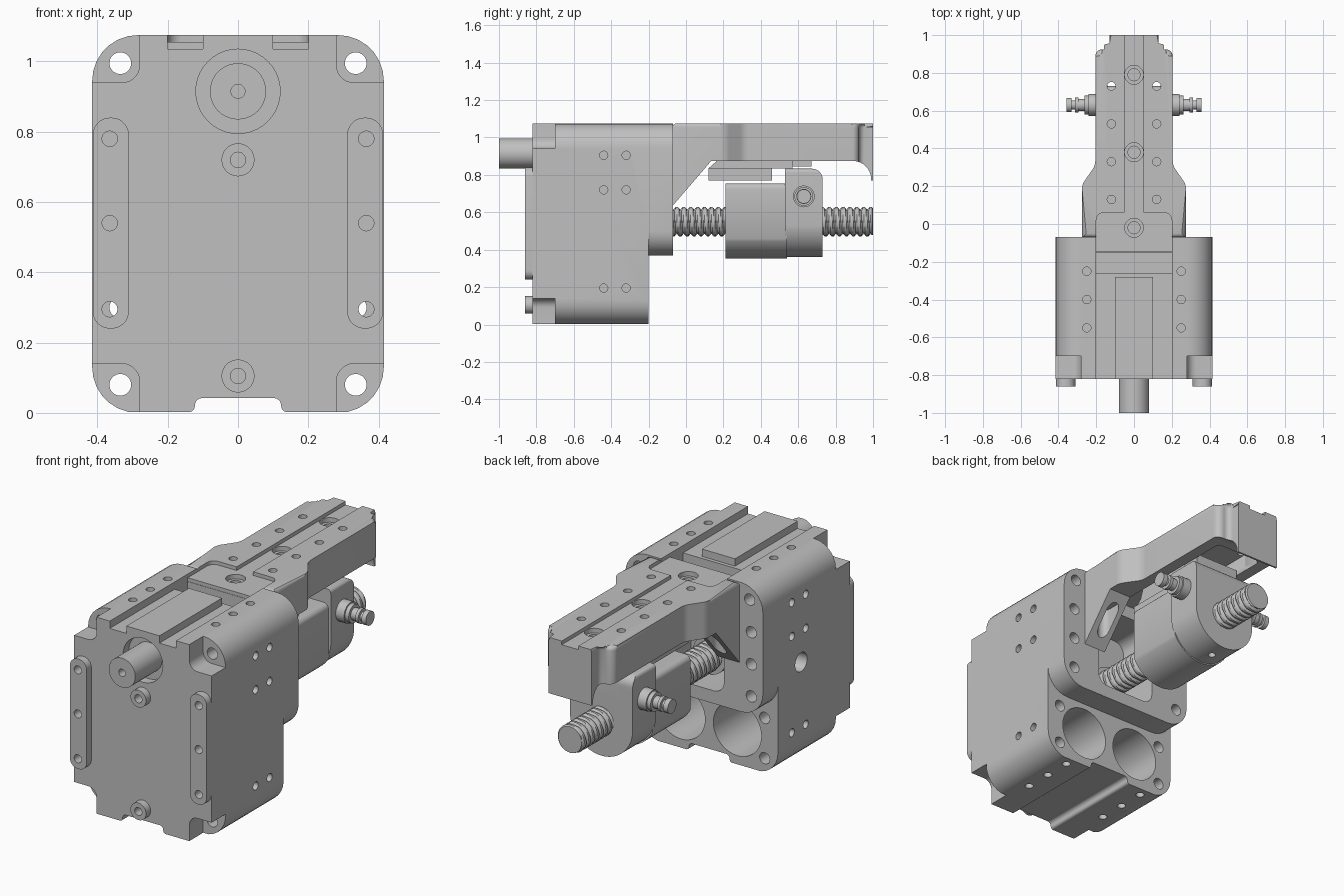
import bpy, bmesh, math
from mathutils import Vector

cube = bpy.data.objects.get("Cube")
if cube:
    bpy.data.objects.remove(cube)

grey = bpy.data.materials.new("metal_grey")
grey.use_nodes = True
grey.diffuse_color = (0.53, 0.53, 0.53, 1)
grey.node_tree.nodes["Principled BSDF"].inputs["Base Color"].default_value = grey.diffuse_color


def place(axis, u, v, w):
    return {"x": (w, u, v), "y": (u, w, v), "z": (u, v, w)}[axis]


def finish(name, bm):
    bmesh.ops.recalc_face_normals(bm, faces=bm.faces)
    mesh = bpy.data.meshes.new(name)
    bm.to_mesh(mesh)
    bm.free()
    mesh.materials.append(grey)
    ob = bpy.data.objects.new(name, mesh)
    bpy.context.collection.objects.link(ob)
    return ob


def fillet(points, n=7):
    """Round each (u, v, radius) corner of an outline."""
    out = []
    for i, p in enumerate(points):
        c = Vector(p[:2])
        r = p[2] if len(p) > 2 else 0
        if not r:
            out.append(c)
            continue
        a = (Vector(points[i - 1][:2]) - c).normalized()
        b = (Vector(points[(i + 1) % len(points)][:2]) - c).normalized()
        half = a.angle(b) / 2
        mid = c + (a + b).normalized() * (r / math.sin(half))
        start = c + a * (r / math.tan(half)) - mid
        end = c + b * (r / math.tan(half)) - mid
        for k in range(n + 1):
            t = k / n
            ang = start.angle(end)
            out.append(mid + (start * math.sin((1 - t) * ang) + end * math.sin(t * ang)) / math.sin(ang))
    return out


def prism(name, points, axis, lo, hi, top_bevel=0):
    bm = bmesh.new()
    pts = fillet(points)
    rows = [[bm.verts.new(place(axis, p[0], p[1], w)) for p in pts] for w in (lo, hi)]
    bm.faces.new(rows[0])
    top = bm.faces.new(rows[1])
    for i in range(len(pts)):
        j = (i + 1) % len(pts)
        bm.faces.new((rows[0][i], rows[0][j], rows[1][j], rows[1][i]))
    if top_bevel:
        bmesh.ops.bevel(bm, geom=list(top.edges), offset=top_bevel, segments=4, profile=0.5, affect="EDGES")
    return finish(name, bm)


def rect(u0, u1, v0, v1, r=0):
    return [(u0, v0, r), (u1, v0, r), (u1, v1, r), (u0, v1, r)]


def box(name, x0, x1, y0, y1, z0, z1):
    return prism(name, rect(x0, x1, y0, y1), "z", z0, z1)


def rod(name, axis, u, v, r, lo, hi, n=28):
    circle = [(u + r * math.cos(math.tau * k / n), v + r * math.sin(math.tau * k / n)) for k in range(n)]
    return prism(name, circle, axis, lo, hi)


def combine(target, tools, op="DIFFERENCE"):
    bpy.context.view_layer.objects.active = target
    for tool in tools:
        mod = target.modifiers.new("join", "BOOLEAN")
        mod.operation, mod.solver, mod.object = op, "EXACT", tool
        bpy.ops.object.modifier_apply(modifier=mod.name)
        bpy.data.objects.remove(tool)


def hole(axis, u, v, r, lo, hi):
    return rod("cutter", axis, u, v, r, lo, hi, 20)


SIDES = (-1, 1)

# Gearbox housing with rear flange, front pads and screw bosses
housing = prism("gearbox_housing", rect(-.415, .415, 0, 1.075, .13), "y", -.82, -.2)
adds = [prism("flange", rect(-.415, .415, .37, 1.075, .13), "y", -.3, -.07)]
for s in SIDES:
    adds.append(prism("pad", rect(s * .362 - .051, s * .362 + .051, .24, .84, .048), "y", -.86, -.8))
adds += [rod("boss", "y", 0, z, .047, -.86, -.8) for z in (.72, .105)]
combine(housing, adds, "UNION")

# Corner notches, top and bottom channels, openings
channel = [(-.4, -.1), (.4, -.1), (.4, .003), (.125, .003, .015), (.12, .042, .02),
           (-.12, .042, .02), (-.125, .003, .015), (-.4, .003)]
cuts = [prism("cutter", channel, "y", -.9, 0),
        box("cutter", -.2, .2, -.28, 0, 1.035, 1.2),
        box("cutter", -.2, .2, -.26, -.15, .92, 1.3),
        prism("cutter", rect(-.18, .18, .44, .9, .06), "y", -.3, .1),
        rod("cutter", "y", 0, .915, .12, -.9, -.77, 40)]
for s in SIDES:
    cuts.append(box("cutter", min(s * .1, s * .2), max(s * .1, s * .2), -.9, -.27, 1.035, 1.2))
    for z0, z1 in ((.94, 1.3), (-.3, .14)):
        cuts.append(prism("cutter", rect(min(s * .28, s * .7), max(s * .28, s * .7), z0, z1, .05),
                          "y", -.95, -.70))
    # Motor bores and the bolt holes on every side
    cuts.append(rod("cutter", "y", s * .17, .195, .145, -.6, 0, 40))
    cuts.append(hole("y", s * .17, .15, .02, -.75, -.55))
    cuts += [hole("y", s * .335, z, .031, -1, .1) for z in (.08, .995)]
    cuts += [hole("y", s * .345, z, .031, -.2, .1) for z in (.47, .645, .82)]
    cuts.append(hole("y", s * .335, .3, .031, -.6, .1))
    cuts += [hole("y", s * .365, z, .022, -1, -.55) for z in (.295, .54, .78)]
    cuts += [hole("x", y, z, .022, s * .4 - .03, s * .4 + .05)
             for y in (-.44, -.32) for z in (.195, .72, .905)]
    cuts += [hole("z", s * .25, y, .022, z - .06, z + .06)
             for y in (-.55, -.4, -.25) for z in (0, 1.075)]
cuts.append(hole("x", -.4, .55, .052, -.5, -.3))
cuts += [hole("y", 0, z, .022, -.9, -.79) for z in (.72, .105)]
combine(housing, cuts)

# Drive shaft with centre hole
shaft = rod("drive_shaft", "y", 0, .915, .08, -1, -.74, 40)
combine(shaft, [hole("y", 0, .915, .02, -1.1, -.95)])

# Overhanging arm: plan outline crossed with the side profile
half = [(.275, -.072), (.275, .21, .08), (.205, .31, .08), (.205, .925, .038), (.13, .925, .03), (.13, 1.1)]
plan = half + [(-p[0],) + p[1:] for p in reversed(half)]
arm = prism("guide_arm", plan, "z", .5, 1.075, .022)
side = [(-.071, 1.2), (-.071, .635), (.135, .875), (.99, .875, .098), (.99, .77), (1, .77), (1, 1.2)]
combine(arm, [prism("cutter", side, "x", -.5, .5)], "INTERSECT")
combine(arm, [box("tail", -.2, .2, -.148, -.05, .9, 1.06)], "UNION")
cuts = [box("cutter", -.05, .05, .04, 1.1, 1.055, 1.2),
        prism("cutter", rect(-.2, .2, -.3, .06, .04), "z", 1.055, 1.2),
        prism("cutter", rect(-.14, .14, -.1, .85, .03), "z", .5, .97)]
for y in (-.02, .38, .79):
    cuts += [hole("z", 0, y, .05, 1.03, 1.2), hole("z", 0, y, .032, .99, 1.1)]
for s in SIDES:
    cuts += [hole("z", s * .12, y, .022, 1.01, 1.2) for y in (.13, .33, .53)]
    cuts.append(hole("z", s * .12, .73, .022, .9, 1.2))
    cuts.append(prism("cutter", rect(s * .205 - .035, s * .205 + .035, -.03, .1, .034), "z", .5, .85))
combine(arm, cuts)

# Linear rail and its carriages below the arm
prism("guide_rail", [(.12, .835), (.57, .835), (.57, .98), (.2, .98), (.16, .87)], "x", -.09, .09)
box("front_carriage", -.1, .1, .12, .46, .77, .838)
box("rear_carriage", -.135, .135, .57, .67, .845, .9)


# Threaded spindle
def spindle(name, radius, depth, pitch, y0, y1, steps=6, n=28):
    bm = bmesh.new()
    count = round((y1 - y0) / pitch * steps)
    rings = []
    for i in range(count + 1):
        ring = []
        for k in range(n):
            phase = (i / steps + k / n) % 1
            r = radius - depth * max(0, math.sin(math.tau * phase))
            if i == count or i == 0:
                r = radius - depth / 2
            a = math.tau * k / n
            ring.append(bm.verts.new((r * math.cos(a), y0 + (y1 - y0) * i / count, .55 + r * math.sin(a))))
        if rings:
            for k in range(n):
                j = (k + 1) % n
                bm.faces.new((rings[-1][k], rings[-1][j], ring[j], ring[k]))
        rings.append(ring)
    bm.faces.new(rings[0])
    bm.faces.new(rings[-1])
    return finish(name, bm)


spindle("threaded_spindle", .078, .014, .037, -.29, 1)
rod("spindle_bearing", "y", 0, .55, .1, -.31, -.2)


# Spindle nut and the block that carries the pins
def arch(r, flat, top, corner):
    start = math.acos(flat / r)
    arc = [(r * math.cos(a), .55 - r * math.sin(a))
           for a in [start + (math.pi - 2 * start) * k / 24 for k in range(25)]]
    return arc + [(-flat, top, corner), (flat, top, corner)]


prism("spindle_nut", arch(.197, .175, .755, .03), "y", .21, .54)
block = prism("nut_block", arch(.19, .189, .833, .02), "y", .53, .73)
corner = prism("cutter", [(.6, .9), (.6, .833), (.73, .833, .055), (.73, .7), (.8, .7), (.8, .9)], "x", -.4, .4)
combine(block, [corner, hole("z", 0, .63, .02, .3, .4)])

# Side pins
for s, label in ((-1, "right"), (1, "left")):
    parts = [(.15, .24, .058), (.24, .262, .05), (.25, .31, .033), (.295, .312, .04),
             (.31, .335, .024), (.33, .357, .038)]
    steps = [rod(label + "_pin", "x", .63, .685, r, min(s * a, s * b), max(s * a, s * b)) for a, b, r in parts]
    combine(steps[0], steps[1:], "UNION")

# Smooth round surfaces, keep machined edges sharp
for ob in bpy.context.collection.objects:
    if ob.type == "MESH":
        bpy.ops.object.select_all(action="DESELECT")
        ob.select_set(True)
        bpy.context.view_layer.objects.active = ob
        bpy.ops.object.shade_smooth_by_angle(angle=math.radians(35))
